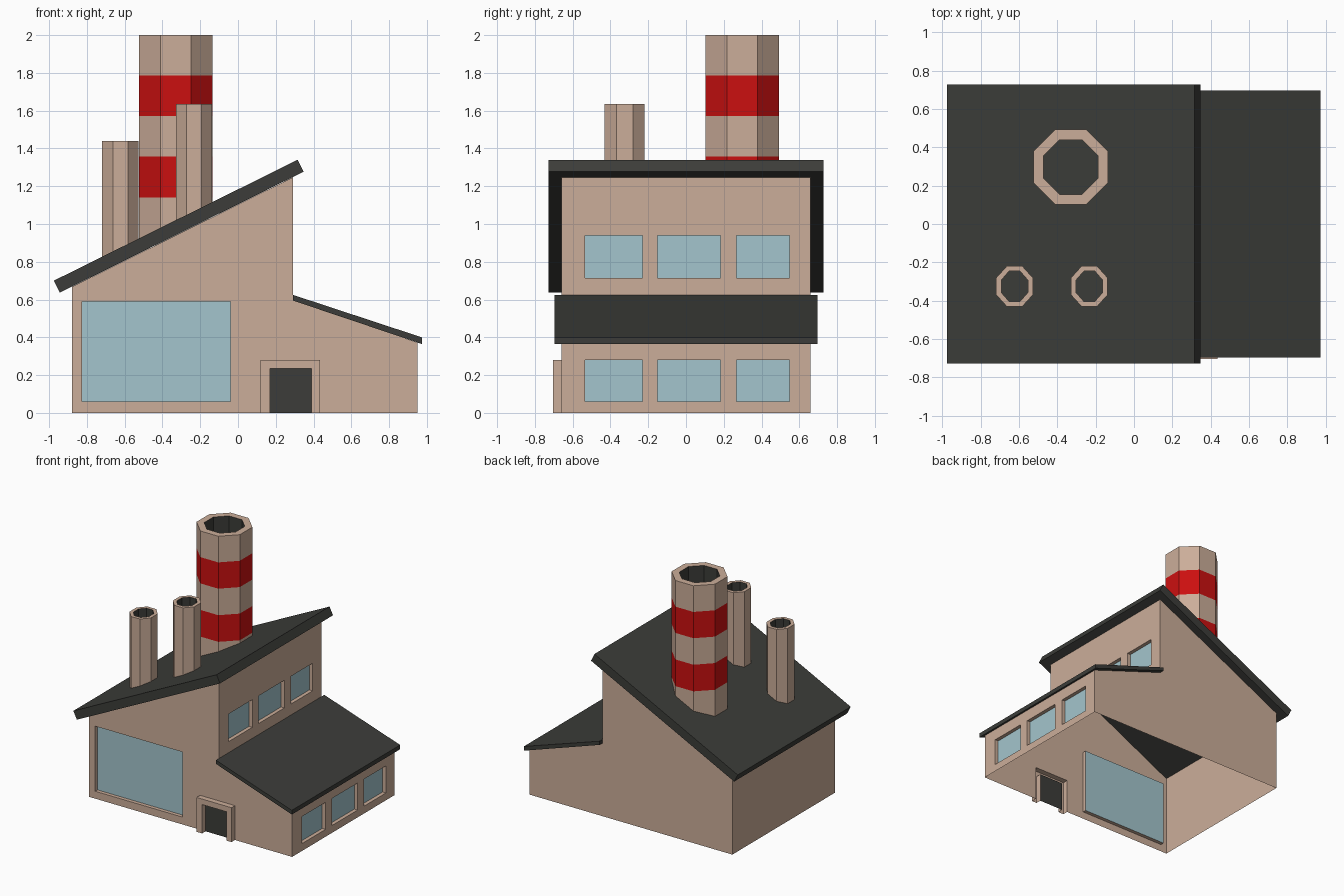
import bpy, bmesh, math
from mathutils import Vector

if "Cube" in bpy.data.objects:
    bpy.data.objects.remove(bpy.data.objects["Cube"])


def material(name, rgb):
    m = bpy.data.materials.new(name)
    m.diffuse_color = (*rgb, 1)
    m.use_nodes = True
    m.node_tree.nodes["Principled BSDF"].inputs["Base Color"].default_value = m.diffuse_color
    return m


TAN = material("tan_wall", (0.60, 0.42, 0.32))
DARK = material("dark_roof", (0.045, 0.046, 0.041))
RED = material("red_band", (0.60, 0.005, 0.005))
GLASS = material("pale_glass", (0.37, 0.56, 0.61))


def finish(name, bm, *mats):
    me = bpy.data.meshes.new(name)
    bm.normal_update()
    bm.to_mesh(me)
    bm.free()
    for m in mats:
        me.materials.append(m)
    ob = bpy.data.objects.new(name, me)
    bpy.context.collection.objects.link(ob)
    return ob


def face(bm, pts):
    return bm.faces.new([bm.verts.new(p) for p in pts])


def rect(u0, u1, v0, v1):
    return [(u0, v0), (u1, v0), (u1, v1), (u0, v1)]


def plane_front(u, v, d=0):
    return Vector((u, -0.66 + d, v))


def plane_right(x):
    return lambda u, v, d=0: Vector((x - d, u, v))


RECESS = 0.03


def wall(name, place, outline, holes):
    """Sheet wall with recessed glazed openings."""
    bm = bmesh.new()
    edges = []
    for loop in [outline] + holes:
        vs = [bm.verts.new(place(*p)) for p in loop]
        edges += [bm.edges.new((vs[i - 1], vs[i])) for i in range(len(vs))]
    out = place(0, 0, 0) - place(0, 0, 1)
    bmesh.ops.triangle_fill(bm, edges=edges, use_beauty=True, normal=out)
    bm.normal_update()
    for f in bm.faces:
        if f.normal.dot(out) < 0:
            f.normal_flip()
    for h in holes:
        for i in range(4):
            a, b = h[i], h[(i + 1) % 4]
            face(bm, [place(*a), place(*b), place(*b, RECESS), place(*a, RECESS)])
    bmesh.ops.remove_doubles(bm, verts=bm.verts, dist=1e-5)
    finish(name, bm, TAN)
    for n, h in enumerate(holes):
        g = bmesh.new()
        face(g, [place(*p, RECESS) for p in h])
        finish(f"{name}_window_{n + 1}", g, GLASS)


def slab(name, profile, half_y):
    """Roof slab: xz profile extruded along y."""
    bm = bmesh.new()
    f = face(bm, [(x, -half_y, z) for x, z in profile])
    ext = bmesh.ops.extrude_face_region(bm, geom=[f])["geom"]
    bmesh.ops.translate(bm, vec=(0, 2 * half_y, 0),
                        verts=[v for v in ext if isinstance(v, bmesh.types.BMVert)])
    bmesh.ops.recalc_face_normals(bm, faces=bm.faces)
    finish(name, bm, DARK)


def roof_z(x):
    return 0.70 + (x + 0.975) * 0.496


def chimney(name, cx, cy, outer, inner, top, bands=()):
    """Octagonal tube whose foot follows the roof slope."""
    bm = bmesh.new()

    def ring(size, z=None):
        vs = []
        for i in range(8):
            a = math.radians(22.5 + 45 * i)
            k = 1 / math.cos(math.radians(22.5))
            x, y = cx + size[0] * k * math.cos(a), cy + size[1] * k * math.sin(a)
            vs.append(bm.verts.new((x, y, roof_z(x) - 0.03 if z is None else z)))
        return vs

    rings = [ring(outer)] + [ring(outer, z) for z in (*bands, top)]
    mats = [i % 2 for i in range(len(rings) - 1)] + [0, 2]   # tan/red, rim, flue
    rings += [ring(inner, top), ring(inner)]
    for a, b, m in zip(rings, rings[1:], mats):
        for i in range(8):
            j = (i + 1) % 8
            bm.faces.new((a[i], a[j], b[j], b[i])).material_index = m
    finish(name, bm, TAN, RED, DARK)


# Walls with windows
wall("front_wall", plane_front,
     [(-0.88, 0), (0.12, 0), (0.12, 0.28), (0.435, 0.28), (0.435, 0), (0.95, 0),
      (0.95, 0.372), (0.29, 0.60), (0.29, 1.247), (-0.88, 0.667)],
     [rect(-0.825, -0.04, 0.06, 0.59)])
spans = [(-0.535, -0.23), (-0.15, 0.183), (0.267, 0.547)]
wall("lower_right_wall", plane_right(0.95), rect(-0.66, 0.66, 0, 0.372),
     [rect(*s, 0.06, 0.28) for s in spans])
wall("upper_right_wall", plane_right(0.29), rect(-0.66, 0.66, 0.60, 1.247),
     [rect(*s, 0.715, 0.94) for s in spans])

# Plain back and left walls
bm = bmesh.new()
face(bm, [(x, 0.66, z) for x, z in
          [(-0.88, 0), (-0.88, 0.667), (0.29, 1.247), (0.29, 0.60), (0.95, 0.372), (0.95, 0)]])
finish("back_wall", bm, TAN)
bm = bmesh.new()
face(bm, [(-0.88, y, z) for y, z in [(0.66, 0), (-0.66, 0), (-0.66, 0.667), (0.66, 0.667)]])
finish("left_wall", bm, TAN)

# Door surround: folded strip going out, across and back in
bm = bmesh.new()
strips = []
for x0, x1, top, y in [(0.12, 0.435, 0.28, -0.66), (0.12, 0.435, 0.28, -0.705),
                       (0.17, 0.39, 0.235, -0.705), (0.17, 0.39, 0.235, -0.66)]:
    strips.append([bm.verts.new((x, y, z)) for x, z in
                   [(x0, 0), (x0, top), (x1, top), (x1, 0)]])
for a, b in zip(strips, strips[1:]):
    for i in range(3):
        bm.faces.new((a[i], b[i], b[i + 1], a[i + 1]))
finish("door_frame", bm, TAN)
bm = bmesh.new()
face(bm, [plane_front(*p) for p in rect(0.17, 0.39, 0, 0.235)])
finish("door", bm, DARK)

# Roofs
slab("main_roof", [(-0.943, 0.637), (0.347, 1.277), (0.316, 1.34), (-0.975, 0.70)], 0.727)
slab("lower_roof", [(0.29, 0.595), (0.973, 0.365), (0.973, 0.40), (0.29, 0.625)], 0.697)

# Chimneys
chimney("striped_chimney", -0.33, 0.297, (0.195, 0.195), (0.142, 0.142), 2.0,
        (1.14, 1.357, 1.573, 1.787))
chimney("short_chimney", -0.623, -0.325, (0.096, 0.106), (0.069, 0.079), 1.44)
chimney("tall_chimney", -0.233, -0.325, (0.096, 0.106), (0.069, 0.079), 1.635)
